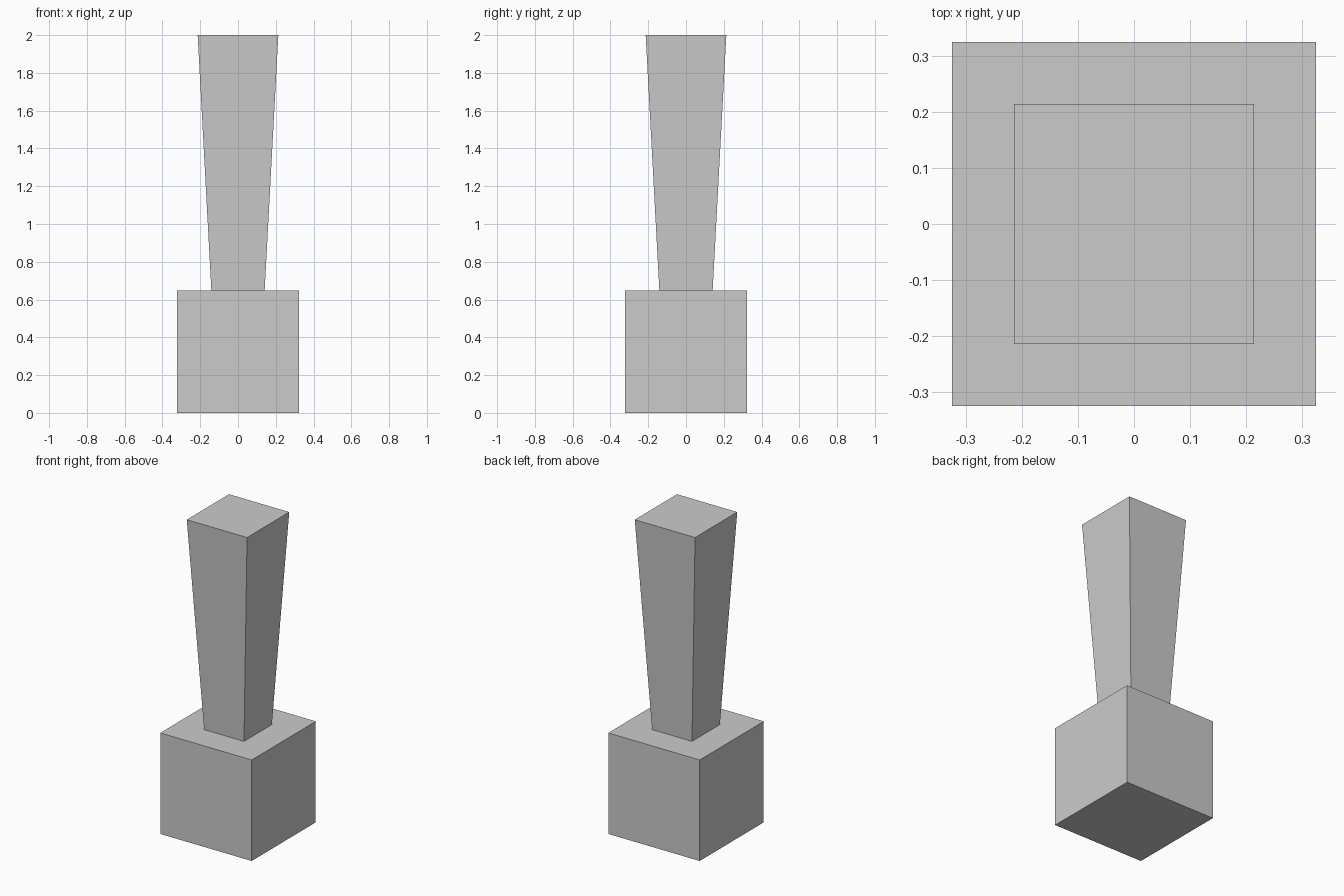
import bpy, bmesh
from math import pi, sqrt
from mathutils import Matrix

if "Cube" in bpy.data.objects:
    bpy.data.objects.remove(bpy.data.objects["Cube"])


def square_block(name, half_bottom, half_top, z0, z1):
    """Four-sided block, optionally tapered, between two heights."""
    bm = bmesh.new()
    place = Matrix.Translation((0, 0, (z0 + z1) / 2)) @ Matrix.Rotation(pi / 4, 4, 'Z')
    bmesh.ops.create_cone(bm, cap_ends=True, cap_tris=False, segments=4,
                          radius1=half_bottom * sqrt(2), radius2=half_top * sqrt(2),
                          depth=z1 - z0, matrix=place)
    mesh = bpy.data.meshes.new(name)
    bm.to_mesh(mesh)
    bm.free()
    obj = bpy.data.objects.new(name, mesh)
    bpy.context.collection.objects.link(obj)
    return obj


BASE_HEIGHT = 0.647

# Cubic base
square_block("base", 0.324, 0.324, 0, BASE_HEIGHT)
# Shaft that widens upward
square_block("shaft", 0.141, 0.2135, BASE_HEIGHT, 2.0)
